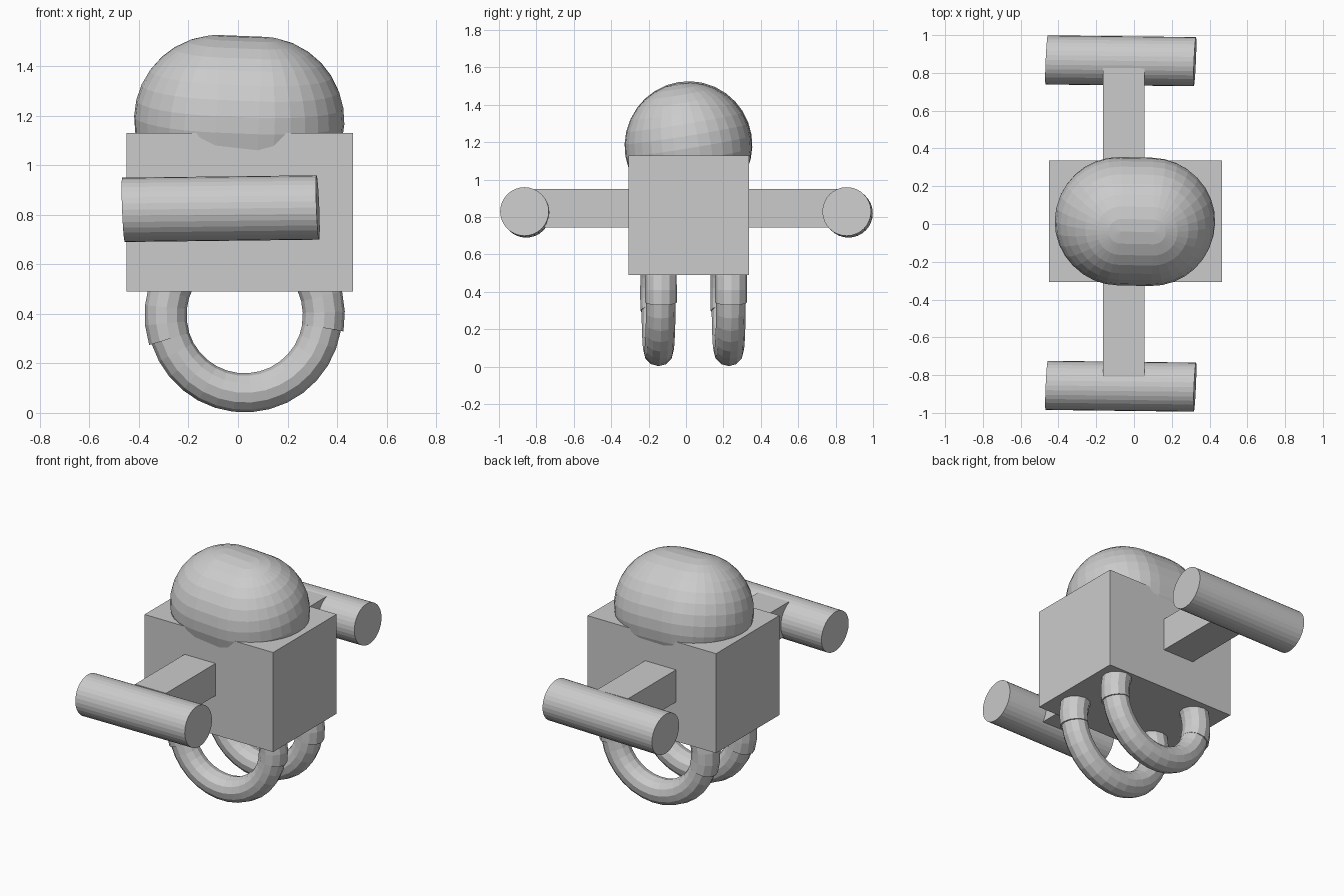
import bpy, bmesh
from math import cos, sin, pi, radians
from mathutils import Matrix, Vector

cube = bpy.data.objects.get("Cube")
if cube:
    bpy.data.objects.remove(cube, do_unlink=True)

GREY = (0.6, 0.6, 0.6, 1)
grey = bpy.data.materials.new("plain_grey")
grey.use_nodes = True
grey.diffuse_color = GREY
grey.node_tree.nodes["Principled BSDF"].inputs["Base Color"].default_value = GREY


def finish(name, bm):
    bmesh.ops.recalc_face_normals(bm, faces=bm.faces)
    mesh = bpy.data.meshes.new(name)
    bm.to_mesh(mesh)
    bm.free()
    mesh.materials.append(grey)
    obj = bpy.data.objects.new(name, mesh)
    bpy.context.collection.objects.link(obj)
    return obj


def box(name, low, high):
    low, high = Vector(low), Vector(high)
    bm = bmesh.new()
    bmesh.ops.create_cube(bm, size=1)
    for v in bm.verts:
        v.co = (low + high) / 2 + v.co * (high - low)
    return finish(name, bm)


def hand(name, y):
    # Crossbar, with its ends very slightly skewed
    bm = bmesh.new()
    bmesh.ops.create_cone(bm, cap_ends=True, segments=32,
                          radius1=0.13, radius2=0.13, depth=0.785)
    skew = Matrix(((-0.04, 0.045, 1), (0, 1, -0.012), (1, 0, 0.012)))
    for v in bm.verts:
        v.co = skew @ v.co + Vector((-0.07, y, 0.825))
    return finish(name, bm)


def leg(name, y):
    # Ring whose upper arc is a little thicker than its lower arc
    bm = bmesh.new()
    right, left, sides = radians(-9.5), radians(197.5), 12
    arcs = [(right, left, 18, 0.32, 0.085),
            (left, right + 2 * pi, 14, 0.315, 0.079)]
    rings = []
    for start, end, steps, major, minor in arcs:
        for i in range(steps + 1):
            a = start + (end - start) * i / steps
            ring = []
            for j in range(sides):
                b = 2 * pi * j / sides
                r = major + minor * cos(b)
                ring.append(bm.verts.new((r * cos(a), minor * sin(b), r * sin(a))))
            rings.append(ring)
    for k, ring in enumerate(rings):
        after = rings[(k + 1) % len(rings)]
        for j in range(sides):
            n = (j + 1) % sides
            bm.faces.new((ring[j], ring[n], after[n], after[j]))
    place = Matrix.Translation((0.027, y, 0.396)) @ Matrix.Rotation(0.04, 4, 'Z')
    bmesh.ops.transform(bm, matrix=place, verts=bm.verts)
    return finish(name, bm)


def head(name):
    # Sphere pulled apart into a short capsule, slightly tilted
    bm = bmesh.new()
    bmesh.ops.create_uvsphere(bm, u_segments=32, v_segments=16, radius=0.34)
    bmesh.ops.bisect_plane(bm, geom=bm.verts[:] + bm.edges[:] + bm.faces[:],
                           plane_co=(0.001, 0, 0), plane_no=(1, 0, 0))
    for v in bm.verts:
        v.co.x += 0.085 if v.co.x > 0.0005 else -0.085
    place = (Matrix.Translation((0.005, 0.013, 1.183)) @ Matrix.Rotation(-0.02, 4, 'Z')
             @ Matrix.Rotation(0.04, 4, 'Y') @ Matrix.Rotation(0.16, 4, 'X'))
    bmesh.ops.transform(bm, matrix=place, verts=bm.verts)
    return finish(name, bm)


box("body", (-0.45, -0.307, 0.49), (0.465, 0.337, 1.13))
box("arms", (-0.165, -0.81, 0.743), (0.055, 0.825, 0.95))
hand("front_hand", -0.859)
hand("back_hand", 0.864)
leg("front_leg", -0.147)
leg("back_leg", 0.228)
head("head")
